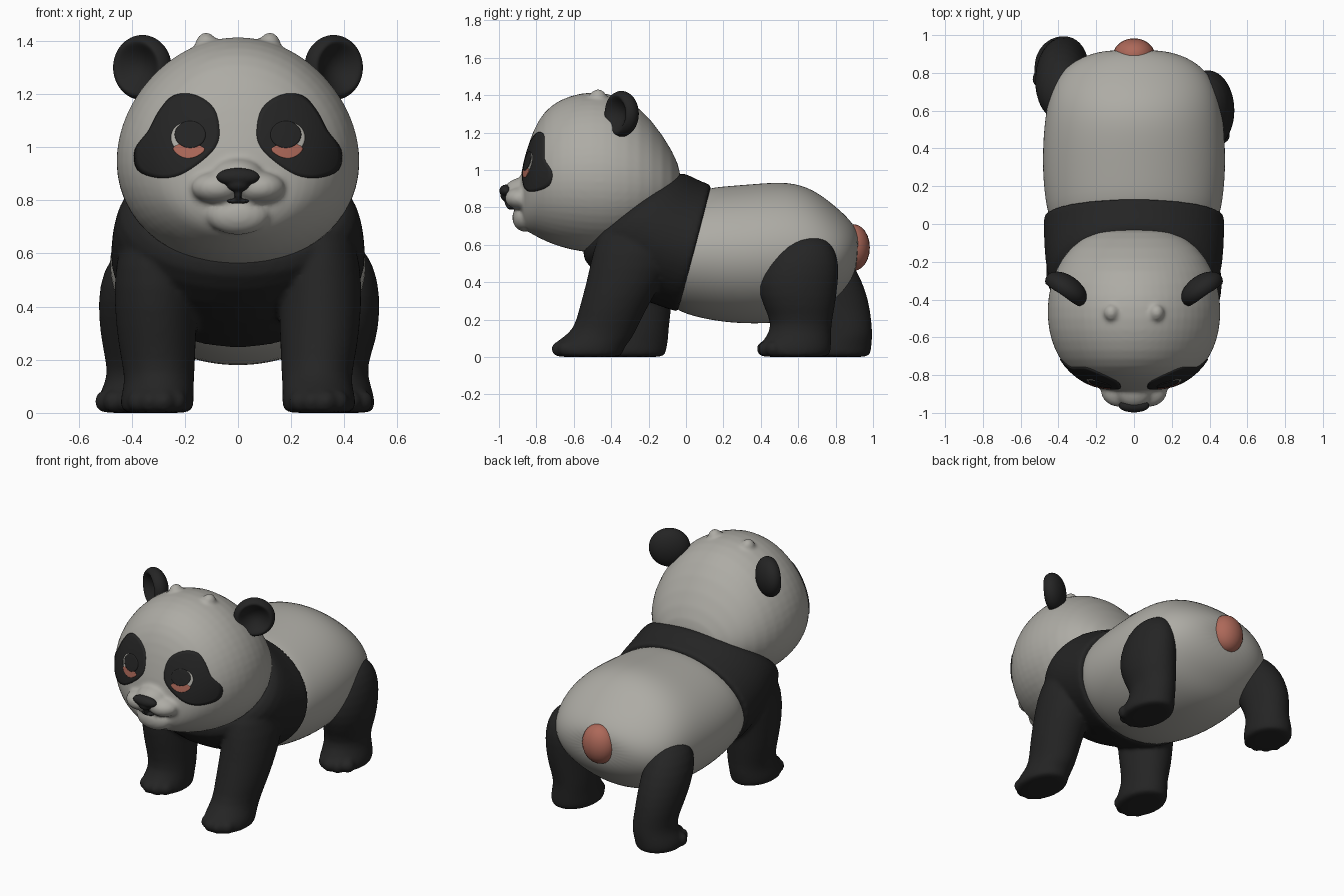
import bpy, bmesh, math
from mathutils import Vector, Matrix
from mathutils.bvhtree import BVHTree


def material(name, rgb):
    m = bpy.data.materials.new(name)
    m.diffuse_color = (*rgb, 1)
    return m


CREAM = material("cream_fur", (0.42, 0.41, 0.375))
BLACK = material("black_fur", (0.018, 0.018, 0.018))
PINK = material("pink", (0.42, 0.14, 0.10))
SEG = 28


def loft(bm, rings, egg=0.0):
    """Skin closed rings given as (centre, half axis u, half axis v)."""
    loops = []
    for c, u, v in rings:
        loop = []
        for i in range(SEG):
            a = 2 * math.pi * i / SEG
            s = math.sin(a)
            loop.append(bm.verts.new(c + (u * math.cos(a) * (1 - egg * s) + v * s) * 1.01))
        loops.append(loop)
    for p, q in zip(loops, loops[1:]):
        for i in range(SEG):
            j = (i + 1) % SEG
            bm.faces.new((p[i], p[j], q[j], q[i]))
    for loop, (c, u, v) in ((loops[0], rings[0]), (loops[-1], rings[-1])):
        pole = bm.verts.new(c)
        for i in range(SEG):
            bm.faces.new((loop[i], loop[(i + 1) % SEG], pole))


def body_rings(rows):
    """Rows: top y, top z, bottom y, bottom z, half width."""
    out = []
    for yt, zt, yb, zb, rx in rows:
        t, b = Vector((0, yt, zt)), Vector((0, yb, zb))
        out.append(((t + b) / 2, Vector((rx, 0, 0)), (t - b) / 2))
    return out


def leg_rings(rows):
    """Rows: z, x, y, half width, half depth."""
    return [(Vector((x, y, z)), Vector((rx, 0, 0)), Vector((0, ry, 0)))
            for z, x, y, rx, ry in rows]


def ball(bm, c, r, seg=24):
    m = Matrix.Translation(c) @ Matrix.Diagonal((*r, 1))
    return bmesh.ops.create_uvsphere(bm, u_segments=seg, v_segments=seg // 2, radius=1, matrix=m)["verts"]


def finish(name, bm, mat, subsurf=0, voxel=0, smooth=0):
    bmesh.ops.recalc_face_normals(bm, faces=bm.faces)
    for f in bm.faces:
        f.smooth = True
    me = bpy.data.meshes.new(name)
    bm.to_mesh(me)
    bm.free()
    me.materials.append(mat)
    ob = bpy.data.objects.new(name, me)
    bpy.context.collection.objects.link(ob)
    if subsurf:
        s = ob.modifiers.new("round", 'SUBSURF')
        s.levels = s.render_levels = subsurf
    if voxel:
        r = ob.modifiers.new("blend", 'REMESH')
        r.mode, r.voxel_size, r.use_smooth_shade = 'VOXEL', voxel, True
    if smooth:
        s = ob.modifiers.new("soften", 'SMOOTH')
        s.factor, s.iterations = 0.5, smooth
    return ob


def toes(bm, x, y, rx, ry, turn=0.0):
    for a in (-0.72, -0.25, 0.25, 0.72):
        a += turn
        ball(bm, (x + rx * 0.84 * math.sin(a), y - ry * 0.84 * math.cos(a), 0.043),
             (0.042, 0.045, 0.043), 16)


# Torso, from inside the neck to the rump
bm = bmesh.new()
loft(bm, body_rings([
    (-0.02, 0.80, -0.20, 0.45, 0.30), (0.08, 0.90, -0.10, 0.27, 0.44),
    (0.22, 0.912, 0.04, 0.215, 0.47), (0.38, 0.925, 0.25, 0.178, 0.485),
    (0.55, 0.937, 0.50, 0.18, 0.475), (0.68, 0.897, 0.68, 0.22, 0.45),
    (0.80, 0.805, 0.78, 0.295, 0.40), (0.88, 0.73, 0.86, 0.37, 0.31),
    (0.925, 0.66, 0.91, 0.46, 0.18)]))
finish("torso", bm, CREAM, 2)

# Shoulder band blended with both front legs
bm = bmesh.new()
loft(bm, body_rings([
    (-0.16, 0.90, -0.48, 0.66, 0.30), (-0.05, 1.0, -0.575, 0.57, 0.425),
    (0.03, 0.965, -0.52, 0.47, 0.462), (0.08, 0.937, -0.33, 0.34, 0.475),
    (0.13, 0.922, -0.05, 0.24, 0.478), (0.135, 0.915, -0.035, 0.243, 0.474),
    (0.12, 0.85, -0.03, 0.32, 0.40)]))
loft(bm, leg_rings([
    (0.72, 0.29, -0.25, 0.13, 0.20), (0.55, 0.31, -0.28, 0.155, 0.22),
    (0.40, 0.31, -0.33, 0.155, 0.20), (0.25, 0.305, -0.395, 0.145, 0.178),
    (0.14, 0.295, -0.435, 0.13, 0.165), (0.09, 0.30, -0.49, 0.132, 0.195),
    (0.05, 0.305, -0.525, 0.138, 0.19), (0.005, 0.305, -0.525, 0.136, 0.185),
    (0.0, 0.305, -0.525, 0.10, 0.14)]))
toes(bm, 0.305, -0.53, 0.13, 0.18)
loft(bm, leg_rings([
    (0.72, -0.29, -0.20, 0.13, 0.20), (0.55, -0.31, -0.25, 0.155, 0.21),
    (0.40, -0.31, -0.26, 0.155, 0.19), (0.25, -0.305, -0.25, 0.145, 0.17),
    (0.14, -0.295, -0.25, 0.13, 0.155), (0.09, -0.30, -0.275, 0.132, 0.18),
    (0.05, -0.305, -0.29, 0.138, 0.185), (0.005, -0.305, -0.29, 0.136, 0.18),
    (0.0, -0.305, -0.29, 0.10, 0.14)]))
toes(bm, -0.305, -0.295, 0.13, 0.18)
finish("shoulders_and_front_legs", bm, BLACK, 1, 0.013, 5)

# Hind legs: one under the hip, one stretched back
bm = bmesh.new()
loft(bm, leg_rings([
    (0.645, 0.37, 0.65, 0.06, 0.08), (0.60, 0.385, 0.635, 0.105, 0.15),
    (0.50, 0.39, 0.615, 0.138, 0.205), (0.38, 0.39, 0.595, 0.145, 0.215),
    (0.27, 0.38, 0.605, 0.14, 0.19), (0.17, 0.36, 0.62, 0.12, 0.155),
    (0.10, 0.37, 0.60, 0.13, 0.175), (0.05, 0.375, 0.58, 0.14, 0.195),
    (0.005, 0.375, 0.58, 0.138, 0.19), (0.0, 0.375, 0.58, 0.10, 0.14)]))
toes(bm, 0.385, 0.575, 0.135, 0.185, 0.1)
finish("hind_leg_right", bm, BLACK, 1, 0.012, 4)

bm = bmesh.new()
loft(bm, leg_rings([
    (0.63, -0.36, 0.67, 0.06, 0.08), (0.58, -0.375, 0.685, 0.11, 0.14),
    (0.48, -0.385, 0.72, 0.138, 0.185), (0.36, -0.385, 0.775, 0.14, 0.185),
    (0.25, -0.38, 0.82, 0.13, 0.165), (0.15, -0.365, 0.85, 0.122, 0.145),
    (0.10, -0.375, 0.845, 0.132, 0.15), (0.05, -0.39, 0.825, 0.14, 0.165),
    (0.005, -0.39, 0.825, 0.138, 0.16), (0.0, -0.39, 0.825, 0.10, 0.12)]))
toes(bm, -0.395, 0.82, 0.135, 0.16, -0.45)
finish("hind_leg_left", bm, BLACK, 1, 0.012, 4)

# Tail
bm = bmesh.new()
ball(bm, (0, 0.895, 0.585), (0.11, 0.088, 0.125))
finish("tail", bm, PINK)

# Head with muzzle, chin and two small bumps on the crown
bm = bmesh.new()
loft(bm, body_rings([(y, zt, y, zb, rx) for y, zb, zt, rx in (
    (-0.885, 0.74, 0.97, 0.11), (-0.87, 0.70, 1.03, 0.18), (-0.84, 0.665, 1.15, 0.26),
    (-0.79, 0.64, 1.27, 0.33), (-0.72, 0.605, 1.35, 0.39), (-0.62, 0.575, 1.398, 0.437),
    (-0.50, 0.555, 1.42, 0.458), (-0.38, 0.555, 1.402, 0.453), (-0.25, 0.59, 1.342, 0.42),
    (-0.12, 0.69, 1.185, 0.34), (-0.03, 0.80, 1.02, 0.20))]), 0.09)
ball(bm, (0, -0.87, 0.885), (0.105, 0.105, 0.075))
ball(bm, (0, -0.865, 0.745), (0.12, 0.065, 0.075))
for s in (-1, 1):
    ball(bm, (s * 0.078, -0.88, 0.848), (0.1, 0.09, 0.062))
    ball(bm, (s * 0.12, -0.47, 1.39), (0.04, 0.045, 0.042))
head = finish("head", bm, CREAM, 1, 0.012, 4)

# Nose and mouth
bm = bmesh.new()
ball(bm, (0, -0.962, 0.888), (0.083, 0.036, 0.034))
ball(bm, (0, -0.958, 0.862), (0.045, 0.034, 0.03))
ball(bm, (0, -0.948, 0.83), (0.014, 0.022, 0.035))
ball(bm, (0, -0.93, 0.797), (0.045, 0.025, 0.01))
finish("nose", bm, BLACK, 0, 0.006, 3)

# Dished ears, turned outward
for s, side in ((1, "right"), (-1, "left")):
    bm = bmesh.new()
    for v in ball(bm, (0, 0, 0), (1, 1, 1), 32):
        r = math.hypot(v.co.x, v.co.z)
        if v.co.y < 0 and r < 0.8:
            v.co.y += 1.15 * (1 - (r / 0.8) ** 2)
    bm.transform(Matrix.Translation((s * 0.36, -0.345, 1.3)) @ Matrix.Rotation(s * 0.6, 4, 'Z')
                 @ Matrix.Diagonal((0.125, 0.075, 0.123, 1)))
    finish("ear_" + side, bm, BLACK, 1)

# Eye patches and eyes: thin plates laid on the face
tree = BVHTree.FromObject(head, bpy.context.evaluated_depsgraph_get())


def plate(name, outline, side, lift, mat):
    n = len(outline)
    pts = []
    for i in range(n):  # smooth the outline
        p = [Vector(outline[(i + k) % n]) for k in (-1, 0, 1, 2)]
        for t in (0, 0.25, 0.5, 0.75):
            pts.append(0.5 * (2 * p[1] + (p[2] - p[0]) * t
                              + (2 * p[0] - 5 * p[1] + 4 * p[2] - p[3]) * t ** 2
                              + (3 * p[1] - p[0] - 3 * p[2] + p[3]) * t ** 3))
    c = sum(pts, Vector((0, 0))) / len(pts)
    bm = bmesh.new()

    def drop(q, h):
        hit, nor, _, _ = tree.ray_cast(Vector((side * q.x, -2, q.y)), Vector((0, 1, 0)))
        return bm.verts.new(hit + nor * h)

    steps = [(k / 10, lift) for k in range(1, 11)] + [(1.0, -0.004)]
    rings = [[drop(c + (p - c) * f, h) for p in pts] for f, h in steps]
    mid, m = drop(c, lift), len(pts)
    for i in range(m):
        j = (i + 1) % m
        bm.faces.new((mid, rings[0][i], rings[0][j]))
        for a, b in zip(rings, rings[1:]):
            bm.faces.new((a[i], b[i], b[j], a[j]))
    finish(name, bm, mat)


def oval(x, z, rx, rz, n=10):
    return [(x + rx * math.cos(2 * math.pi * i / n), z + rz * math.sin(2 * math.pi * i / n))
            for i in range(n)]


PATCH = [(0.07, 1.06), (0.09, 1.145), (0.16, 1.195), (0.24, 1.193), (0.295, 1.135), (0.335, 1.06),
         (0.385, 0.99), (0.375, 0.915), (0.30, 0.885), (0.22, 0.895), (0.14, 0.945), (0.085, 1.0)]
for s, side in ((1, "right"), (-1, "left")):
    plate("eye_patch_" + side, PATCH, s, 0.005, BLACK)
    plate("eye_white_" + side, oval(0.198, 1.035, 0.052, 0.055), s, 0.0065, CREAM)
    plate("lower_lid_" + side, [(0.125, 0.995), (0.15, 0.967), (0.19, 0.958), (0.225, 0.972),
                                (0.24, 0.998), (0.19, 1.015)], s, 0.008, PINK)
    plate("iris_" + side, oval(0.178, 1.046, 0.057, 0.05), s, 0.0095, BLACK)
